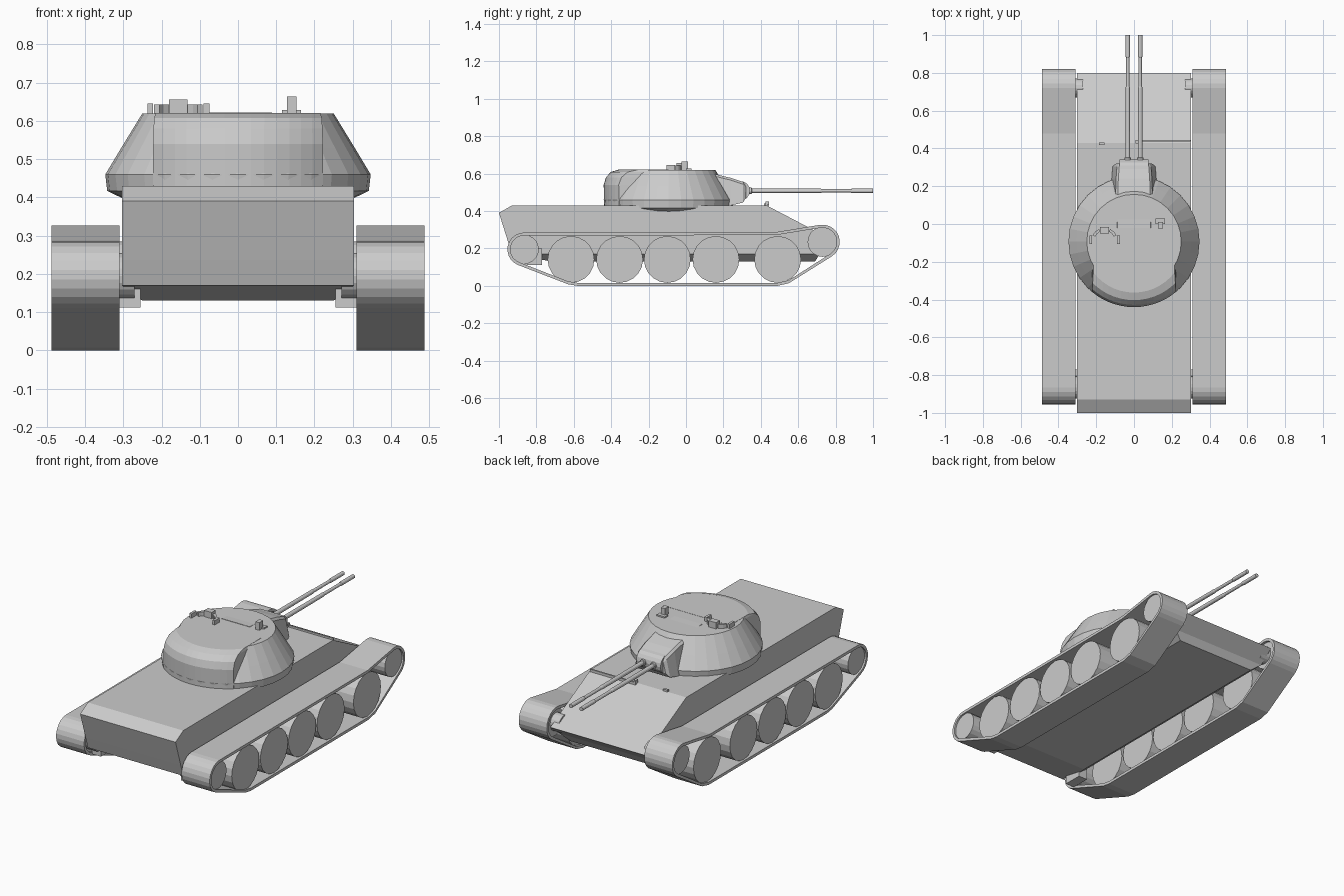
import bpy, bmesh
from math import sin, cos, pi, radians, acos

if "Cube" in bpy.data.objects:
    bpy.data.objects.remove(bpy.data.objects["Cube"])

CY = -0.093  # turret centre along y


def loft(name, rings, caps=True, closed=False):
    """Skin a list of equal-length closed rings of 3D points."""
    bm = bmesh.new()
    vs = [[bm.verts.new(p) for p in r] for r in rings]
    n = len(rings[0])
    pairs = list(zip(vs, vs[1:])) + ([(vs[-1], vs[0])] if closed else [])
    for a, b in pairs:
        for i in range(n):
            j = (i + 1) % n
            bm.faces.new((a[i], a[j], b[j], b[i]))
    if caps and not closed:
        bm.faces.new(vs[0])
        bm.faces.new(vs[-1])
    bmesh.ops.recalc_face_normals(bm, faces=bm.faces)
    me = bpy.data.meshes.new(name)
    bm.to_mesh(me)
    bm.free()
    ob = bpy.data.objects.new(name, me)
    bpy.context.collection.objects.link(ob)
    return ob


def rect(hw, y0, y1, z):
    return [(-hw, y0, z), (hw, y0, z), (hw, y1, z), (-hw, y1, z)]


def box(name, x0, x1, y0, y1, z0, z1):
    return loft(name, [[(x0, y0, z), (x1, y0, z), (x1, y1, z), (x0, y1, z)] for z in (z0, z1)])


def wheel(name, x0, x1, y, z, r, n=20):
    """Cylinder along x."""
    return loft(name, [[(x, y + r * cos(2 * pi * i / n), z + r * sin(2 * pi * i / n))
                        for i in range(n)] for x in (x0, x1)])


def disc(r, z, n=32):
    return [(r * cos(2 * pi * i / n), CY + r * sin(2 * pi * i / n), z) for i in range(n)]


# Hull: stacked rectangles give belly, nose, glacis and sloped rear plate
loft("hull", [rect(0.25, -0.72, 0.69, 0.13), rect(0.303, -0.93, 0.715, 0.17),
              rect(0.303, -0.952, 0.80, 0.237), rect(0.303, -1.0, 0.507, 0.39),
              rect(0.303, -0.93, 0.43, 0.43)])


# Track belts: side profile shrunk by t for the inner surface
def belt_profile(t):
    pts = []
    for i in range(11):
        a = radians(90 + 16 * i)
        pts.append((-0.865 + (0.09 - t) * cos(a), 0.195 + (0.09 - t) * sin(a)))
    pts += [(-0.63, 0.008 + t), (-0.58, t), (0.49, t), (0.55, 0.014 + t)]
    for i in range(11):
        a = radians(-57 + 15.4 * i)
        pts.append((0.73 + (0.092 - t) * cos(a), 0.235 + (0.092 - t) * sin(a)))
    pts.append((0.48, 0.287 - t))
    return pts


for s, side in ((-1, "left"), (1, "right")):
    xi, xo = s * 0.31, s * 0.488
    outer, inner = belt_profile(0), belt_profile(0.016)
    loft(side + "_track", [[(x, y, z) for y, z in p] for x, p in
                           ((xi, outer), (xo, outer), (xo, inner), (xi, inner))], closed=True)
    # Road wheels, idler and drive wheel
    for k, y in enumerate((-0.615, -0.355, -0.1, 0.16, 0.49)):
        wheel(f"{side}_road_wheel_{k + 1}", s * 0.325, s * 0.478, y, 0.141, 0.125)
    wheel(side + "_rear_wheel", s * 0.325, s * 0.478, -0.865, 0.195, 0.078)
    wheel(side + "_front_wheel", s * 0.325, s * 0.478, 0.73, 0.235, 0.08)
    # Final drive housings at the rear and axle stubs at the front
    box(side + "_final_drive", s * 0.255, s * 0.312, -0.88, -0.77, 0.112, 0.2)
    wheel(side + "_rear_axle", s * 0.27, s * 0.33, -0.865, 0.195, 0.06)
    wheel(side + "_front_axle", s * 0.27, s * 0.33, 0.72, 0.235, 0.05)

# Turret body: low cone with an undercut rim
loft("turret_body", [disc(0.29, 0.392), disc(0.342, 0.417), disc(0.347, 0.46),
                     disc(0.305, 0.53), disc(0.25, 0.62)])


# Turret rear bustle: round back with flat cheeks
def bustle_ring(r, hw, z):
    a0 = acos(hw / r)
    arc = [-a0 - (pi - 2 * a0) * i / 14 for i in range(15)]
    return [(hw, CY, z)] + [(r * cos(a), CY + r * sin(a), z) for a in arc] + [(-hw, CY, z)]


loft("turret_bustle", [bustle_ring(*p) for p in
                       ((0.345, 0.222, 0.425), (0.347, 0.222, 0.54), (0.335, 0.221, 0.58),
                        (0.31, 0.219, 0.608), (0.27, 0.215, 0.621))])


# Gun housing at the turret front
def housing(y, top_hw, top, bot_hw, bot):
    return [(-bot_hw, y, bot), (bot_hw, y, bot), (top_hw, y, top - 0.012),
            (top_hw - 0.012, y, top), (0.012 - top_hw, y, top), (-top_hw, y, top - 0.012)]


loft("gun_housing", [housing(-0.02, 0.10, 0.622, 0.12, 0.43), housing(0.07, 0.10, 0.618, 0.12, 0.43),
                     housing(0.24, 0.095, 0.577, 0.118, 0.43),
                     housing(0.305, 0.09, 0.555, 0.113, 0.445), housing(0.32, 0.08, 0.54, 0.095, 0.47)])
wheel("mantlet", -0.077, 0.077, 0.29, 0.508, 0.052, 16)

# Twin guns with thicker muzzle sleeves
for s, side in ((-1, "left"), (1, "right")):
    steps = ((0.3, 0.018), (0.35, 0.018), (0.352, 0.0125), (0.72, 0.0115), (0.73, 0.0095),
             (0.88, 0.009), (0.885, 0.0115), (1.0, 0.0115))
    loft(side + "_gun", [[(s * 0.033 + r * cos(pi * i / 6), y, 0.508 + r * sin(pi * i / 6))
                          for i in range(12)] for y, r in steps])

# Commander's periscopes, in an arc on the roof
box("centre_periscope", -0.18, -0.132, -0.05, -0.015, 0.61, 0.656)
box("left_periscope", -0.236, -0.222, -0.105, -0.06, 0.57, 0.645)
box("right_periscope", -0.09, -0.075, -0.105, -0.06, 0.61, 0.645)
for s, side in ((-1, "left"), (1, "right")):
    rings = []
    for a in (25, 45, 65):
        c, d = cos(radians(a)), sin(radians(a))
        rings.append([(-0.156 + s * r * c, -0.09 + r * d, z)
                      for r, z in ((0.055, 0.61), (0.07, 0.61), (0.07, 0.643), (0.055, 0.643))])
    loft(side + "_periscope_guard", rings)

# Gunner's sight
box("roof_sight", 0.128, 0.153, -0.025, 0.01, 0.61, 0.664)
box("roof_sight_base", 0.115, 0.165, 0.0, 0.03, 0.59, 0.628)

# Glacis splash board and driver's sight
box("splash_board", 0.01, 0.30, 0.436, 0.445, 0.42, 0.437)
box("splash_board_tip", 0.008, 0.02, 0.425, 0.445, 0.42, 0.45)
box("driver_sight", -0.185, -0.157, 0.418, 0.432, 0.425, 0.44)
